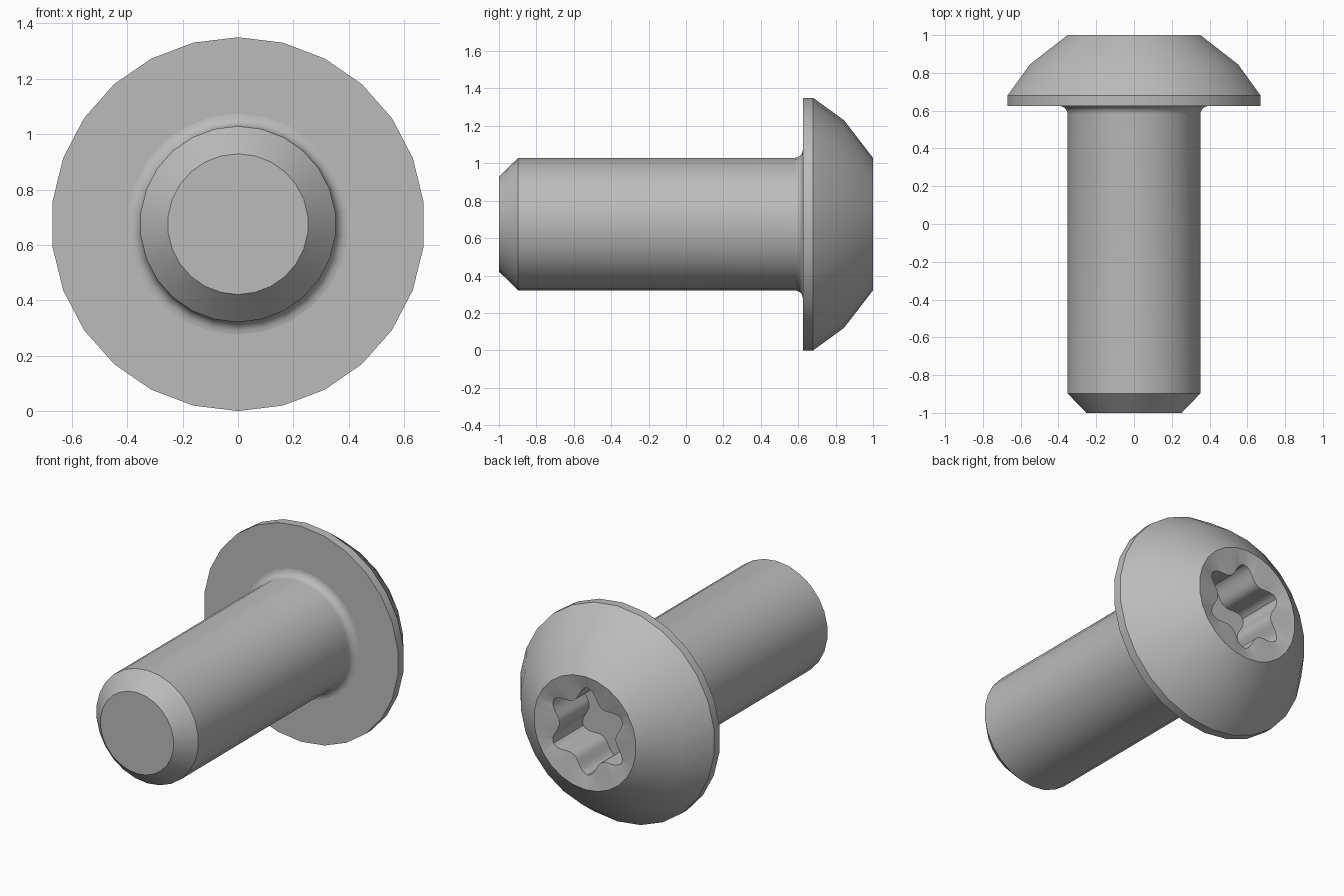
import bpy, bmesh
from math import cos, sin, pi, radians

if "Cube" in bpy.data.objects:
    bpy.data.objects.remove(bpy.data.objects["Cube"], do_unlink=True)

SIDES = 26           # facets around the screw
R_HEAD = 0.675
AXIS_Z = R_HEAD      # height of the screw axis, which runs along y
R_SHANK = 0.354
FLANGE_Y = 0.625

steel = bpy.data.materials.new("grey steel")
steel.use_nodes = True
steel.diffuse_color = (0.5, 0.5, 0.5, 1)
steel.node_tree.nodes["Principled BSDF"].inputs["Base Color"].default_value = (0.5, 0.5, 0.5, 1)


def ring(bm, radius, y, count=SIDES):
    """Loop of vertices around the axis; radius is a number or a function of angle."""
    verts = []
    for i in range(count):
        a = pi / 2 + 2 * pi * i / count
        r = radius(a - pi / 2) if callable(radius) else radius
        verts.append(bm.verts.new((r * cos(a), y, AXIS_Z + r * sin(a))))
    return verts


def loft(bm, a, b):
    n = len(a)
    for i in range(n):
        j = (i + 1) % n
        bm.faces.new((a[i], b[i], b[j], a[j]))


def turn(bm, profile):
    rings = [ring(bm, r, y) for r, y in profile]
    for a, b in zip(rings, rings[1:]):
        loft(bm, a, b)
    return rings


def finish(bm, name):
    mesh = bpy.data.meshes.new(name)
    bm.to_mesh(mesh)
    bm.free()
    mesh.materials.append(steel)
    obj = bpy.data.objects.new(name, mesh)
    bpy.context.collection.objects.link(obj)
    bpy.ops.object.select_all(action="DESELECT")
    obj.select_set(True)
    bpy.context.view_layer.objects.active = obj
    bpy.ops.object.shade_smooth_by_angle(angle=radians(30))


# Shank: chamfered tip, straight body and fillet under the head
FILLET = 0.045
fillet = [(R_SHANK + FILLET * (1 - cos(t)), FLANGE_Y - FILLET * (1 - sin(t)))
          for t in (pi / 2 * k / 5 for k in range(6))]
bm = bmesh.new()
rings = turn(bm, [(0.254, -1), (R_SHANK, -0.897)] + fillet)
bm.faces.new(rings[0])
finish(bm, "shank")

# Button head: flat underside, narrow rim and dome
bm = bmesh.new()
turn(bm, [(R_SHANK + FILLET, FLANGE_Y), (R_HEAD, FLANGE_Y), (R_HEAD, 0.68),
          (0.555, 0.845), (R_SHANK, 1)])
finish(bm, "button_head")


# Six-lobed socket: shallow countersink, straight walls and floor
def star(a):
    return 0.195 + 0.077 * (0.5 + 0.5 * cos(6 * a)) ** 1.3


bm = bmesh.new()
rim = ring(bm, R_SHANK, 1)
lip = ring(bm, star, 0.975, SIDES * 3)
floor = ring(bm, star, 0.68, SIDES * 3)
for i in range(SIDES):
    o, p = rim[i], rim[(i + 1) % SIDES]
    s = [lip[(3 * i + k) % len(lip)] for k in range(4)]
    bm.faces.new((o, s[0], s[1]))
    bm.faces.new((o, s[1], s[2], p))
    bm.faces.new((p, s[2], s[3]))
loft(bm, lip, floor)
bm.faces.new(floor[::-1])
finish(bm, "socket_recess")
